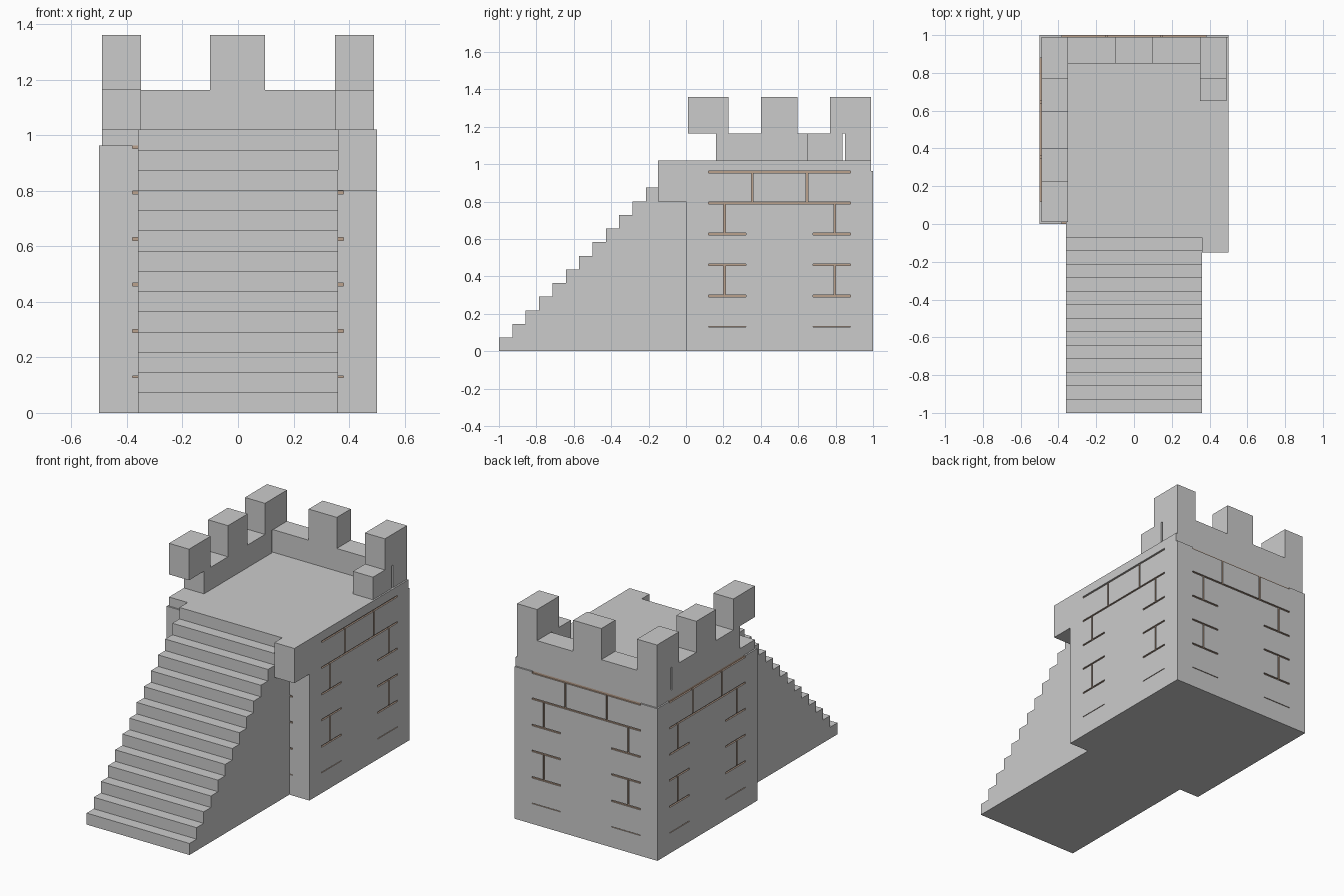
import bpy, bmesh
from mathutils import Matrix, Vector

if "Cube" in bpy.data.objects:
    bpy.data.objects.remove(bpy.data.objects["Cube"])

TOP = 1.02      # floor of the roof platform
LEDGE = 0.963   # top of the lower tower block


def finish(name, bm):
    bmesh.ops.recalc_face_normals(bm, faces=bm.faces)
    mesh = bpy.data.meshes.new(name)
    bm.to_mesh(mesh)
    bm.free()
    obj = bpy.data.objects.new(name, mesh)
    bpy.context.collection.objects.link(obj)
    return obj


def add_box(bm, x, y, z, turn=None):
    lo, hi = Vector((x[0], y[0], z[0])), Vector((x[1], y[1], z[1]))
    m = Matrix.Translation((lo + hi) / 2) @ Matrix.Diagonal((*(hi - lo), 1))
    bmesh.ops.create_cube(bm, size=1, matrix=(turn @ m) if turn else m)


def box(name, x, y, z):
    bm = bmesh.new()
    add_box(bm, x, y, z)
    return finish(name, bm)


def prism(name, points, offset):
    bm = bmesh.new()
    face = bm.faces.new([bm.verts.new(p) for p in points])
    ext = bmesh.ops.extrude_face_region(bm, geom=[face])
    bmesh.ops.translate(bm, vec=offset, verts=[v for v in ext["geom"] if isinstance(v, bmesh.types.BMVert)])
    return finish(name, bm)


# Tower block
tower = box("tower_block", (-0.5, 0.5), (0, 1), (0, LEDGE))

# Mortar grooves, the same pattern cut into all four walls
bm = bmesh.new()
for quarter in range(4):
    turn = (Matrix.Translation((0, 0.5, 0)) @ Matrix.Rotation(quarter * 1.5707963, 4, 'Z'))
    deep, shallow = (0.49, 0.52), (0.491, 0.521)
    add_box(bm, deep, (-0.38, 0.38), (0.952, 0.98), turn)
    add_box(bm, deep, (-0.38, 0.38), (0.788, 0.798), turn)
    for s in (-1, 1):
        span = sorted((s * 0.18, s * 0.38))
        for z, half in ((0.626, 0.005), (0.462, 0.005), (0.295, 0.005), (0.13, 0.002)):
            add_box(bm, deep, span, (z - half, z + half), turn)
        for y, z0, z1 in ((0.295, 0.627, 0.793), (0.295, 0.296, 0.461), (0.146, 0.793, 0.957)):
            add_box(bm, shallow, (s * y - 0.005, s * y + 0.005), (z0, z1), turn)
cutter = finish("groove_cutter", bm)
cutter.hide_render = True
mod = tower.modifiers.new("grooves", 'BOOLEAN')
mod.operation, mod.solver, mod.object, mod.use_self = 'DIFFERENCE', 'EXACT', cutter, True
bpy.context.view_layer.update()
deps = bpy.context.evaluated_depsgraph_get()
carved = bpy.data.meshes.new_from_object(tower.evaluated_get(deps))
tower.modifiers.clear()
tower.data = carved
bpy.data.objects.remove(cutter)

# Brown mortar inside the grooves
carved.materials.clear()
for name, color in (("stone", (0.8, 0.8, 0.8, 1)), ("mortar", (0.5, 0.36, 0.27, 1))):
    mat = bpy.data.materials.new(name)
    mat.diffuse_color = color
    mat.use_nodes = True
    mat.node_tree.nodes["Principled BSDF"].inputs["Base Color"].default_value = mat.diffuse_color
    carved.materials.append(mat)
carved.materials[0] = None
for p in carved.polygons:
    c = p.center
    inside = max(abs(c.x), abs(c.y - 0.5)) < 0.4995 and 0.01 < c.z < LEDGE - 0.0005
    p.material_index = 1 if inside else 0

# Roof slab with the corner tongue beside the stairs
outline = [(-0.49, 0.01), (0.36, 0.01), (0.36, -0.15), (0.5, -0.15), (0.5, 0.99), (-0.49, 0.99)]
prism("roof_slab", [(x, y, LEDGE) for x, y in outline], (0, 0, TOP - LEDGE))
box("corner_block", (0.36, 0.5), (-0.15, 0), (0.8, LEDGE))

# Staircase: 14 steps extruded from a side profile
n = 14
side = [(-1.0, 0.0)]
for i in range(n):
    z = TOP * (i + 1) / n
    side += [(-1 + i / n, z), (-1 + (i + 1) / n, z)]
side[-1] = (0.01, TOP)
side += [(0.01, 0.0)]
prism("staircase", [(-0.36, y, z) for y, z in side], (0.72, 0, 0))

# Parapet walls
low = (TOP, 1.163)
box("back_parapet", (-0.49, 0.49), (0.85, 0.99), low)
box("left_parapet", (-0.49, -0.35), (0.16, 0.838), low)
box("right_parapet", (0.35, 0.49), (0.65, 0.838), low)

# Merlons
high = (1.163, 1.36)
box("front_left_merlon", (-0.49, -0.35), (0.01, 0.227), high)
box("middle_left_merlon", (-0.49, -0.35), (0.40, 0.597), high)
box("back_left_merlon", (-0.49, -0.35), (0.77, 0.99), high)
box("back_merlon", (-0.10, 0.097), (0.85, 0.99), high)
box("back_right_merlon", (0.35, 0.49), (0.77, 0.99), high)
